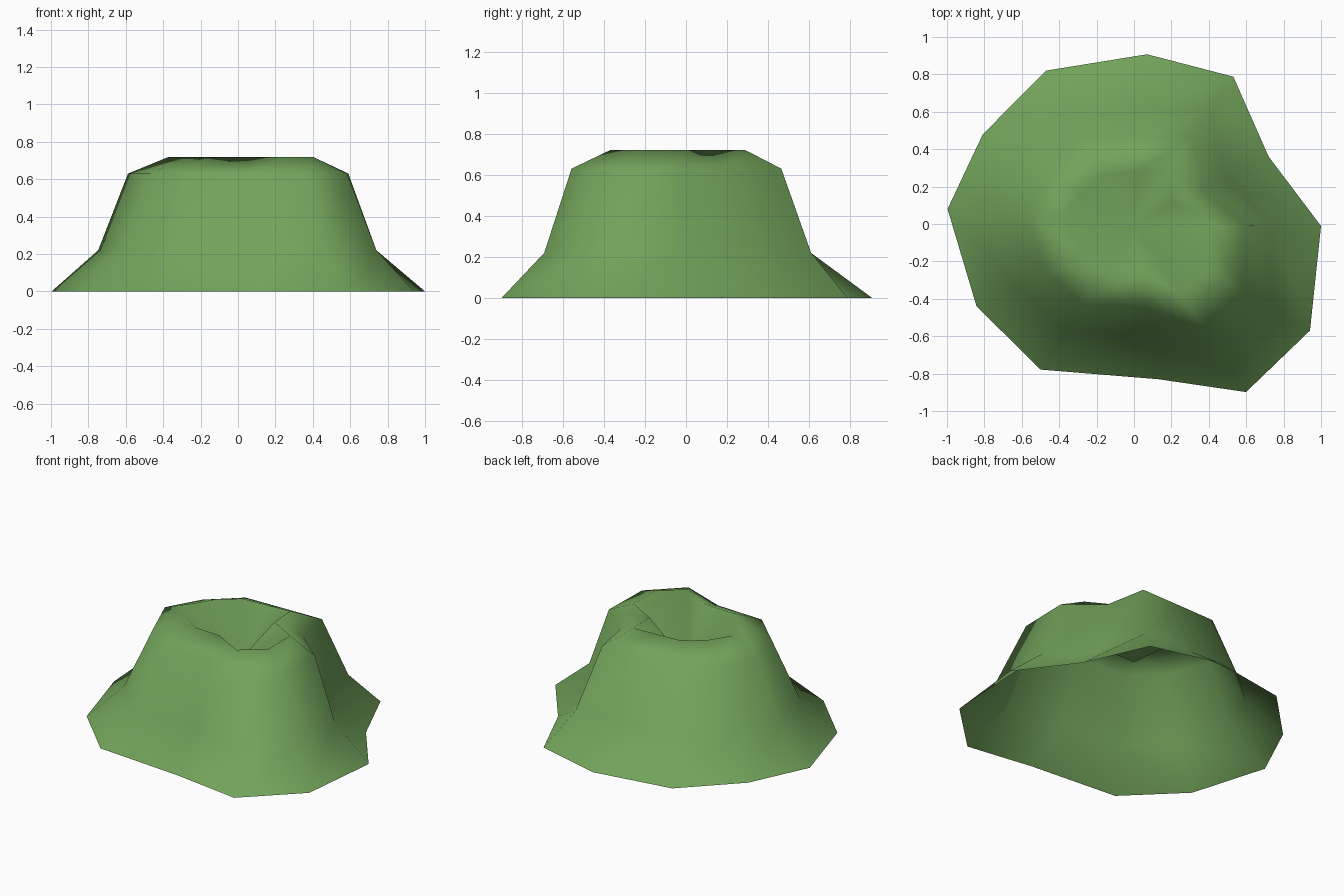
import bpy, bmesh, math

if "Cube" in bpy.data.objects:
    bpy.data.objects.remove(bpy.data.objects["Cube"])

# Uneven compass angles shared by every ring of the hill
ANGLES = [-0.6, 26.6, 56, 85.6, 119.8, 149.3, 175.4, 207.6, 237.3, 278.9, 303.7, 328.8]

# Rings from foot to rim: height, radius at each angle
RINGS = [
    (0.00, [1.0, .805, .95, .91, .945, .94, 1.0, .95, .925, .84, 1.08, 1.10]),
    (0.22, [.74, .55, .735, .61, .68, .70, .75, .715, .68, .60, .83, .865]),
    (0.63, [.59, .41, .56, .46, .52, .535, .59, .53, .51, .45, .67, .68]),
    (0.72, [.40, .23, .35, .28, .31, .33, .37, .32, .29, .26, .445, .47]),
]
HOLLOW_Z = 0.43

grass = bpy.data.materials.new("grass_green")
grass.diffuse_color = (0.17, 0.37, 0.105, 1)
grass.use_nodes = True
grass.node_tree.nodes["Principled BSDF"].inputs["Base Color"].default_value = grass.diffuse_color

bm = bmesh.new()
rings = [[bm.verts.new((r * math.cos(math.radians(a)), r * math.sin(math.radians(a)), z))
          for a, r in zip(ANGLES, radii)] for z, radii in RINGS]

# Sloping sides, open underneath
n = len(ANGLES)
for low, high in zip(rings, rings[1:]):
    for i in range(n):
        j = (i + 1) % n
        bm.faces.new((low[i], low[j], high[j], high[i]))

# Sunken top fanned around a low centre
centre = bm.verts.new((0, 0, HOLLOW_Z))
for i in range(n):
    bm.faces.new((rings[-1][i], rings[-1][(i + 1) % n], centre))

for f in bm.faces:
    f.smooth = True

mesh = bpy.data.meshes.new("hill")
bm.to_mesh(mesh)
bm.free()
mesh.materials.append(grass)
hill = bpy.data.objects.new("hill", mesh)
bpy.context.collection.objects.link(hill)
